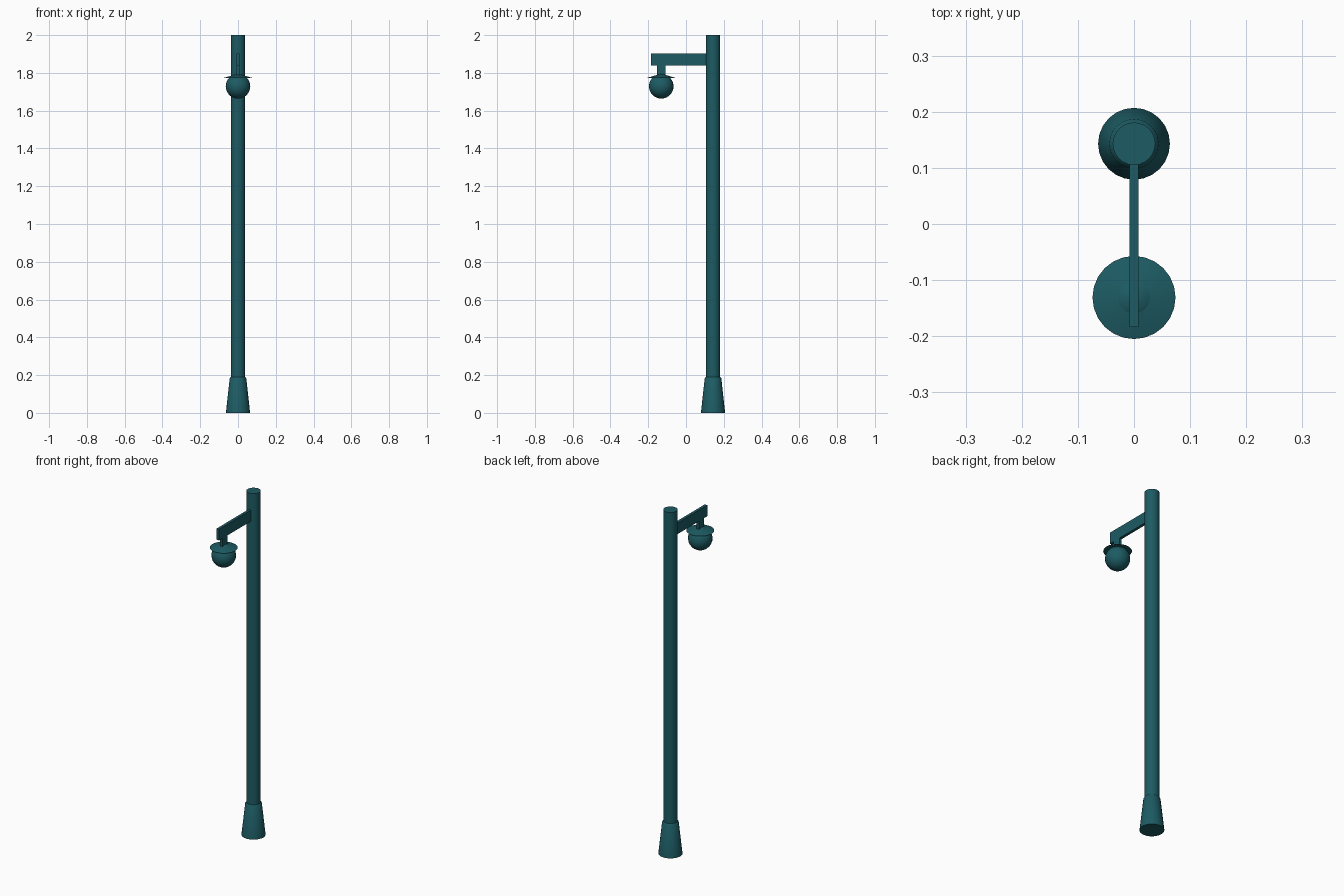
import bpy, bmesh, math

if "Cube" in bpy.data.objects:
    bpy.data.objects.remove(bpy.data.objects["Cube"])

POLE_Y, LAMP_Y = 0.143, -0.131

paint = bpy.data.materials.new("teal_paint")
paint.diffuse_color = (0.012, 0.105, 0.125, 1)
paint.use_nodes = True
paint.node_tree.nodes["Principled BSDF"].inputs["Base Color"].default_value = paint.diffuse_color


def finish(name, bm, smooth=True):
    bmesh.ops.recalc_face_normals(bm, faces=bm.faces)
    mesh = bpy.data.meshes.new(name)
    bm.to_mesh(mesh)
    bm.free()
    mesh.materials.append(paint)
    ob = bpy.data.objects.new(name, mesh)
    bpy.context.collection.objects.link(ob)
    if smooth:
        bpy.ops.object.select_all(action='DESELECT')
        ob.select_set(True)
        bpy.context.view_layer.objects.active = ob
        bpy.ops.object.shade_smooth_by_angle(angle=math.radians(35))
    return ob


def lathe(name, profile, y, sides=24):
    """Stack rings of (radius, z) around a vertical axis and cap both ends."""
    bm = bmesh.new()
    rings = []
    for r, z in profile:
        rings.append([bm.verts.new((r * math.cos(2 * math.pi * i / sides),
                                    y + r * math.sin(2 * math.pi * i / sides), z))
                      for i in range(sides)])
    for a, b in zip(rings, rings[1:]):
        for i in range(sides):
            j = (i + 1) % sides
            bm.faces.new((a[i], a[j], b[j], b[i]))
    bm.faces.new(rings[0])
    bm.faces.new(rings[-1])
    return finish(name, bm)


# Flared foot and tall pole
lathe("base", [(0.064, 0), (0.044, 0.183), (0.038, 0.19)], POLE_Y)
lathe("pole", [(0.038, 0.17), (0.038, 2.0)], POLE_Y)

# Flat bracket: arm with a short drop to the lamp, one profile given thickness
outline = [(POLE_Y - 0.03, 1.903), (-0.184, 1.903), (-0.184, 1.838),
           (LAMP_Y - 0.023, 1.838), (LAMP_Y - 0.023, 1.775), (LAMP_Y + 0.023, 1.775),
           (LAMP_Y + 0.023, 1.838), (POLE_Y - 0.03, 1.838)]
bm = bmesh.new()
face = bm.faces.new([bm.verts.new((-0.008, y, z)) for y, z in outline])
side = bmesh.ops.extrude_face_region(bm, geom=[face])["geom"]
bmesh.ops.translate(bm, vec=(0.016, 0, 0),
                    verts=[v for v in side if isinstance(v, bmesh.types.BMVert)])
finish("bracket", bm, smooth=False)

# Shallow conical shade
lathe("shade", [(0.074, 1.774), (0.006, 1.794)], LAMP_Y)

# Round globe
bm = bmesh.new()
bmesh.ops.create_uvsphere(bm, u_segments=24, v_segments=14, radius=0.065)
bmesh.ops.translate(bm, vec=(0, LAMP_Y, 1.729), verts=bm.verts)
finish("globe", bm)
